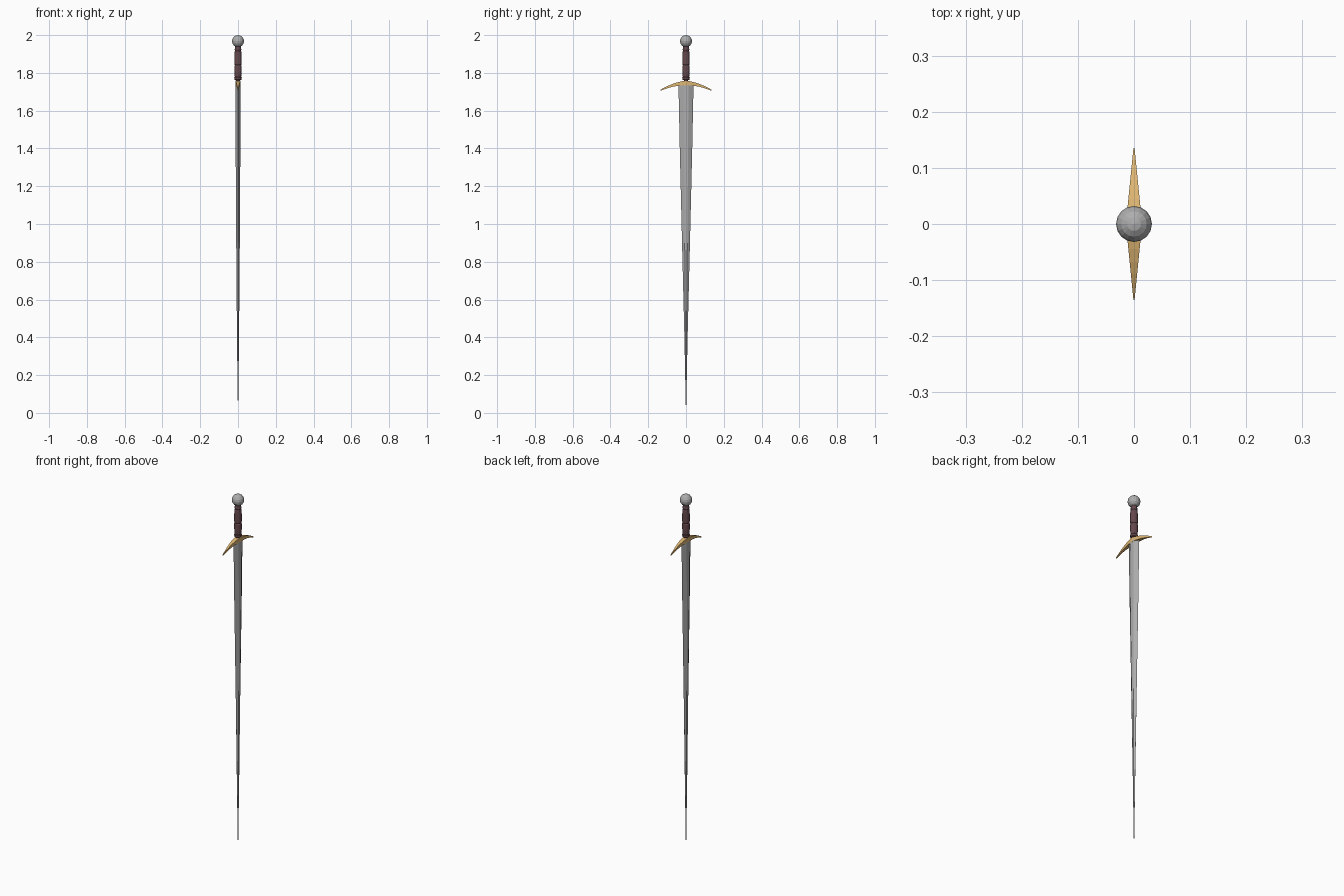
import bpy, bmesh, math

if "Cube" in bpy.data.objects:
    bpy.data.objects.remove(bpy.data.objects["Cube"])


def material(name, rgb):
    m = bpy.data.materials.new(name)
    m.diffuse_color = (*rgb, 1)
    m.use_nodes = True
    m.node_tree.nodes["Principled BSDF"].inputs["Base Color"].default_value = m.diffuse_color
    return m


def loft(name, rings, mat):
    """Skin a list of equal-length vertex rings and cap both ends."""
    bm = bmesh.new()
    vr = [[bm.verts.new(p) for p in ring] for ring in rings]
    n = len(rings[0])
    for a, b in zip(vr, vr[1:]):
        for i in range(n):
            j = (i + 1) % n
            bm.faces.new((a[i], a[j], b[j], b[i]))
    bm.faces.new(vr[0])
    bm.faces.new(vr[-1])
    bmesh.ops.recalc_face_normals(bm, faces=bm.faces)
    me = bpy.data.meshes.new(name)
    bm.to_mesh(me)
    bm.free()
    ob = bpy.data.objects.new(name, me)
    bpy.context.collection.objects.link(ob)
    me.materials.append(mat)
    return ob


gold = material("gold", (0.74, 0.47, 0.17))
leather = material("leather", (0.13, 0.065, 0.075))
steel = material("steel", (0.42, 0.42, 0.42))

# Blade: flattened hexagonal section tapering to the point
blade = []
for z, w, t in [(0.0, 0.0005, 0.0004), (0.1, 0.0025, 0.0018), (0.4, 0.0085, 0.0055),
                (0.9, 0.021, 0.0095), (1.4, 0.033, 0.0125), (1.745, 0.040, 0.0135)]:
    c = 0.33 * w
    blade.append([(0, w, z), (t, c, z), (t, -c, z), (0, -w, z), (-t, -c, z), (-t, c, z)])
loft("blade", blade, steel)

# Crossguard: drooping rectangular bar, thick in the middle, narrow at the ends
guard = []
for i in range(-6, 7):
    s = i / 6
    a = abs(s)
    y, z = 0.135 * s, 1.746 - 0.038 * a ** 1.8
    hx = 0.0135 * (1 - a) + 0.001
    hz = 0.0095 * (1 - a) + 0.003
    guard.append([(hx, y, z + hz), (-hx, y, z + hz), (-hx, y, z - hz), (hx, y, z - hz)])
loft("crossguard", guard, gold)

# Grip: turned profile with grooves
profile = [(1.745, 0.010), (1.762, 0.012), (1.764, 0.019), (1.775, 0.020), (1.779, 0.017),
           (1.805, 0.0195), (1.835, 0.0195), (1.841, 0.0165), (1.847, 0.0195),
           (1.88, 0.0195), (1.911, 0.0185), (1.917, 0.016), (1.923, 0.0175), (1.945, 0.015)]
loft("grip", [[(r * math.cos(k * math.pi / 6), r * math.sin(k * math.pi / 6), z)
               for k in range(12)] for z, r in profile], leather)

# Pommel
bpy.ops.mesh.primitive_uv_sphere_add(segments=16, ring_count=8, radius=0.032,
                                     location=(0, 0, 1.968))
pommel = bpy.context.object
pommel.name = "pommel"
pommel.data.materials.append(steel)
